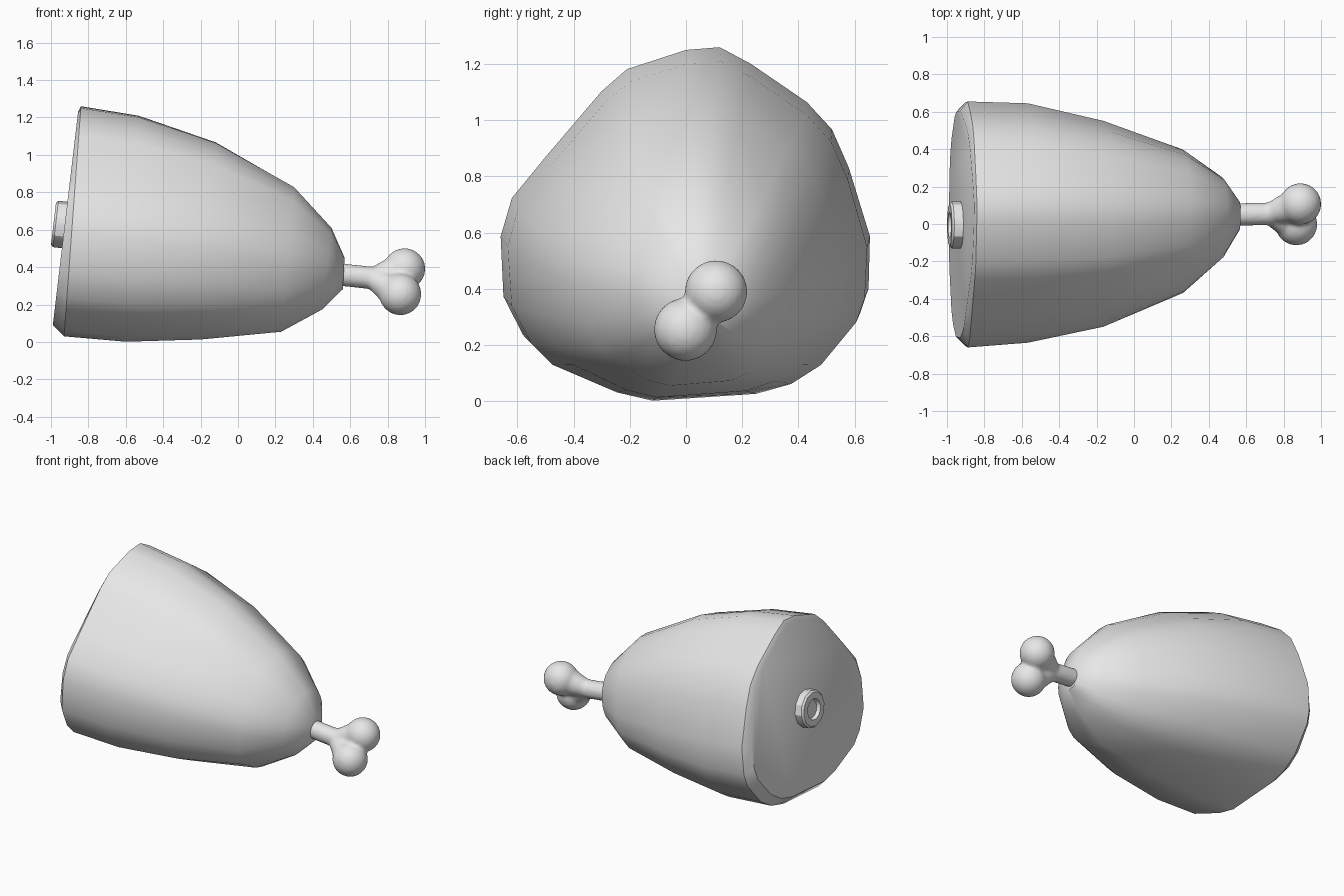
import bpy, bmesh
from math import atan2, cos, sin, radians
from mathutils import Vector, Matrix

cube = bpy.data.objects.get("Cube")
if cube:
    bpy.data.objects.remove(cube, do_unlink=True)

grey = bpy.data.materials.new("plain grey")
grey.use_nodes = True
grey.diffuse_color = (0.8, 0.8, 0.8, 1)
grey.node_tree.nodes["Principled BSDF"].inputs["Base Color"].default_value = (0.8, 0.8, 0.8, 1)


def finish(bm, name, angle=40):
    bmesh.ops.recalc_face_normals(bm, faces=bm.faces)
    mesh = bpy.data.meshes.new(name)
    bm.to_mesh(mesh)
    bm.free()
    mesh.materials.append(grey)
    obj = bpy.data.objects.new(name, mesh)
    bpy.context.collection.objects.link(obj)
    bpy.ops.object.select_all(action='DESELECT')
    obj.select_set(True)
    bpy.context.view_layer.objects.active = obj
    bpy.ops.object.shade_smooth_by_angle(angle=radians(angle))
    return obj


def loft(bm, rings):
    """Skin a list of vertex rings with quads and close both ends."""
    loops = [[bm.verts.new(p) for p in ring] for ring in rings]
    for a, b in zip(loops, loops[1:]):
        for i in range(len(a)):
            j = (i + 1) % len(a)
            bm.faces.new((a[i], a[j], b[j], b[i]))
    bm.faces.new(loops[0])
    bm.faces.new(loops[-1])


def rod(bm, start, end, r1, r2, sides=16):
    start, end = Vector(start), Vector(end)
    axis = end - start
    place = Matrix.Translation((start + end) / 2) @ axis.to_track_quat('Z', 'Y').to_matrix().to_4x4()
    bmesh.ops.create_cone(bm, cap_ends=True, segments=sides, radius1=r1,
                          radius2=r2, depth=axis.length, matrix=place)


# Meat: irregular outline (y, z) of the widest section
outline = [(0, 1.25), (.12, 1.26), (.23, 1.2), (.43, 1.06), (.52, .96), (.58, .82),
           (.655, .57), (.65, .38), (.62, .29), (.49, .13), (.38, .06), (.25, .025),
           (-.13, 0), (-.26, .03), (-.5, .13), (-.58, .21), (-.65, .35),
           (-.66, .57), (-.62, .71), (-.5, .86), (-.3, 1.1), (-.21, 1.18)]

# Stations: top x, top z, bottom x, bottom z, right y, left y, roundness
stations = [(-.855, 1.23, -.99, .09, -.61, .61, 0),
            (-.84, 1.26, -.93, .03, -.66, .66, 0),
            (-.53, 1.21, -.6, 0, -.635, .65, .1),
            (-.12, 1.07, -.2, .01, -.55, .555, .3),
            (.3, .83, .23, .05, -.37, .4, .6),
            (.5, .61, .45, .17, -.18, .25, .9),
            (.57, .45, .56, .28, -.03, .12, 1)]


def section(xt, zt, xb, zb, y0, y1, roundness):
    ring = []
    for y, z in outline:
        u, v = y / .66, z / 1.26
        a = atan2(2 * v - 1, u)
        u += (cos(a) - u) * roundness
        v += (.5 + .5 * sin(a) - v) * roundness
        ring.append((xb + (xt - xb) * v, (y0 + y1) / 2 + u * (y1 - y0) / 2, zb + (zt - zb) * v))
    return ring


bm = bmesh.new()
loft(bm, [section(*s) for s in stations])
finish(bm, "meat")

# Cut bone stub with a recessed centre, square to the cut face
bm = bmesh.new()
axis = Vector((-1, 0, .118)).normalized()
frame = Matrix.Translation((-.925, -.005, .625)) @ axis.to_track_quat('Z', 'Y').to_matrix().to_4x4()
profile = [(.125, -.03), (.125, .05), (.113, .062), (.07, .062), (.06, .04)]
sides = 12
loft(bm, [[frame @ Vector((r * cos(k * radians(360 / sides)), r * sin(k * radians(360 / sides)), h))
           for k in range(sides)] for r, h in profile])
finish(bm, "bone_stub", 30)

# Bone end: shaft flaring into two knobs, fused into one smooth surface
bm = bmesh.new()
neck = (.72, .055, .34)
rod(bm, (.5, .05, .365), (.78, .055, .335), .061, .061)
for centre, radius in (((.89, .107, .39), .112), ((.868, -.002, .255), .113)):
    bmesh.ops.create_icosphere(bm, subdivisions=3, radius=radius, matrix=Matrix.Translation(centre))
    rod(bm, neck, centre, .055, radius * .9)
bone = finish(bm, "bone_end")
fuse = bone.modifiers.new("Fuse", 'REMESH')
fuse.mode = 'VOXEL'
fuse.voxel_size = .012
fuse.use_smooth_shade = True
soften = bone.modifiers.new("Soften", 'SMOOTH')
soften.factor = .5
soften.iterations = 5
